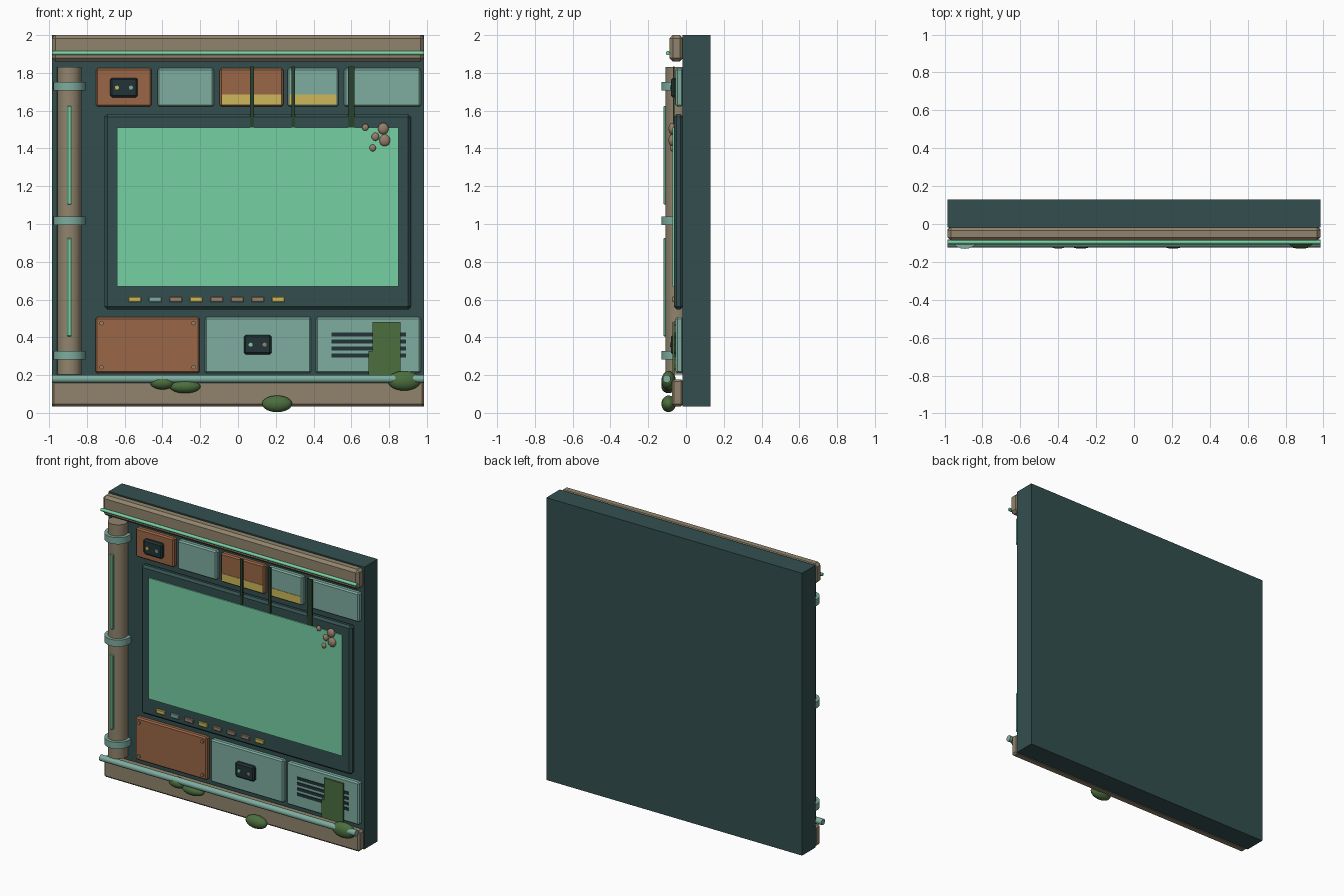
import bpy
from math import radians

cube = bpy.data.objects.get("Cube")
if cube:
    bpy.data.objects.remove(cube, do_unlink=True)


def material(name, r, g, b):
    lin = [((c / 255 + 0.055) / 1.055) ** 2.4 for c in (r, g, b)] + [1.0]
    m = bpy.data.materials.new(name)
    m.use_nodes = True
    m.diffuse_color = lin
    m.node_tree.nodes["Principled BSDF"].inputs["Base Color"].default_value = lin
    return m


WALL = material("wall_slate", 52, 79, 79)
DARK = material("dark_slate", 34, 52, 55)
TAN = material("tan_stone", 145, 132, 109)
RUST = material("rust_metal", 154, 102, 71)
TEAL = material("pale_teal", 126, 173, 160)
YELLOW = material("dull_yellow", 205, 185, 90)
MINT = material("mint_glow", 118, 208, 164)
MOSS = material("moss_green", 76, 110, 62)
VINE = material("vine_green", 42, 66, 46)
FUNGUS = material("fungus_brown", 150, 126, 106)


def finish(name, mat, bevel=0.0, smooth=False):
    ob = bpy.context.object
    ob.name = name
    ob.data.materials.append(mat)
    if smooth:
        bpy.ops.object.shade_smooth_by_angle(angle=radians(40))
    if bevel:
        mod = ob.modifiers.new("edge", "BEVEL")
        mod.width = bevel
        mod.segments = 1
    return ob


def box(name, mat, x0, x1, z0, z1, front, back=-0.015, bevel=0.0):
    """Box given by its extents; front and back are y values."""
    bpy.ops.mesh.primitive_cube_add(
        size=1, location=((x0 + x1) / 2, (front + back) / 2, (z0 + z1) / 2))
    ob = bpy.context.object
    ob.scale = (x1 - x0, back - front, z1 - z0)
    bpy.ops.object.transform_apply(location=False, rotation=False, scale=True)
    return finish(name, mat, bevel)


def rod(name, mat, radius, length, loc, axis="z", sides=24):
    rot = {"x": (0, radians(90), 0), "y": (radians(90), 0, 0), "z": (0, 0, 0)}[axis]
    bpy.ops.mesh.primitive_cylinder_add(
        vertices=sides, radius=radius, depth=length, location=loc, rotation=rot)
    return finish(name, mat, smooth=True)


def blob(name, mat, loc, size):
    bpy.ops.mesh.primitive_uv_sphere_add(segments=20, ring_count=12, radius=1, location=loc)
    bpy.context.object.scale = size
    bpy.ops.object.transform_apply(location=False, rotation=False, scale=True)
    return finish(name, mat, smooth=True)


# Wall slab and the horizontal beams
HALF = 0.985
box("wall", WALL, -HALF, HALF, 0.035, 2.0, -0.018, 0.13)
box("top_beam", TAN, -HALF, HALF, 1.86, 2.0, -0.088, bevel=0.018)
box("bottom_beam", TAN, -HALF, HALF, 0.035, 0.178, -0.075, bevel=0.012)
rod("top_light_rod", MINT, 0.011, 2 * HALF, (0, -0.096, 1.905), "x", 12)
rod("bottom_pipe", TEAL, 0.021, 2 * HALF, (0, -0.102, 0.18), "x", 16)

# Left column with clamps and light strips
COL_X, COL_Y = -0.893, -0.045
rod("column", TAN, 0.064, 1.63, (COL_X, COL_Y, 1.017))
for z in (0.305, 1.017, 1.73):
    rod("column_clamp", TEAL, 0.086, 0.046, (COL_X, COL_Y, z))
for z0, z1 in ((0.405, 0.925), (1.103, 1.625)):
    box("column_light", MINT, COL_X - 0.012, COL_X + 0.012, z0, z1, -0.12, -0.1, 0.004)

# Upper row of panels, some with a yellow lower band
for x0, x1, mat, band in ((-0.752, -0.457, RUST, False), (-0.427, -0.128, TEAL, False),
                          (-0.097, 0.24, RUST, True), (0.262, 0.532, TEAL, True),
                          (0.562, 0.968, TEAL, False)):
    box("upper_panel", mat, x0, x1, 1.622, 1.825, -0.055, bevel=0.009)
    if band:
        box("yellow_band", YELLOW, x0 + 0.011, x1 - 0.011, 1.632, 1.686, -0.058, -0.05)

# Lower row of panels
for x0, x1, mat in ((-0.755, -0.203, RUST), (-0.175, 0.387, TEAL), (0.412, 0.968, TEAL)):
    box("lower_panel", mat, x0, x1, 0.21, 0.507, -0.055, bevel=0.009)
for x in (-0.723, -0.235):
    for z in (0.242, 0.475):
        rod("panel_screw", FUNGUS, 0.012, 0.016, (x, -0.055, z), "y", 10)
for i in range(4):
    z = 0.304 + 0.037 * i
    box("vent_slat", DARK, 0.495, 0.89, z - 0.01, z + 0.01, -0.06, -0.05)

# Sockets with two indicator lights
for x, z, left, right in ((-0.604, 1.722, YELLOW, TEAL), (0.104, 0.361, MINT, FUNGUS)):
    box("socket", DARK, x - 0.073, x + 0.073, z - 0.052, z + 0.052, -0.08, -0.045, 0.01)
    rod("socket_light", left, 0.011, 0.01, (x - 0.037, -0.081, z), "y", 10)
    rod("socket_light", right, 0.011, 0.01, (x + 0.037, -0.081, z), "y", 10)

# Screen, its frame and the button row
box("screen_frame", WALL, -0.707, 0.915, 0.547, 1.582, -0.064, bevel=0.015)
box("screen", MINT, -0.64, 0.85, 0.67, 1.512, -0.072, -0.05)
for i, mat in enumerate((YELLOW, TEAL, FUNGUS, YELLOW, FUNGUS, FUNGUS, FUNGUS, YELLOW)):
    x = -0.547 + 0.1086 * i
    box("button", mat, x - 0.034, x + 0.034, 0.586, 0.616, -0.074, -0.06, 0.004)

# Hanging vines and moss sheets
for x, w in ((0.074, 0.011), (0.292, 0.009), (0.6, 0.018)):
    box("hanging_vine", VINE, x - w, x + w, 1.5, 1.833, -0.07, -0.06)
box("moss_sheet", MOSS, 0.713, 0.86, 0.2, 0.48, -0.072, -0.062)
box("moss_sheet_low", MOSS, 0.692, 0.8, 0.2, 0.327, -0.071, -0.06)

# Moss clumps along the base
for x, z, rx, rz in ((-0.4, 0.16, 0.065, 0.036), (-0.28, 0.14, 0.082, 0.036),
                     (0.207, 0.048, 0.08, 0.044), (0.88, 0.17, 0.088, 0.052)):
    blob("moss_clump", MOSS, (x, -0.092, z), (rx, 0.038, rz))

# Fungus cluster on the screen corner
for x, z, r in ((0.674, 1.512, 0.017), (0.769, 1.505, 0.028), (0.727, 1.462, 0.02),
                (0.777, 1.443, 0.029), (0.713, 1.403, 0.017)):
    blob("fungus_cap", FUNGUS, (x, -0.074, z), (r, r * 0.65, r * 1.08))
